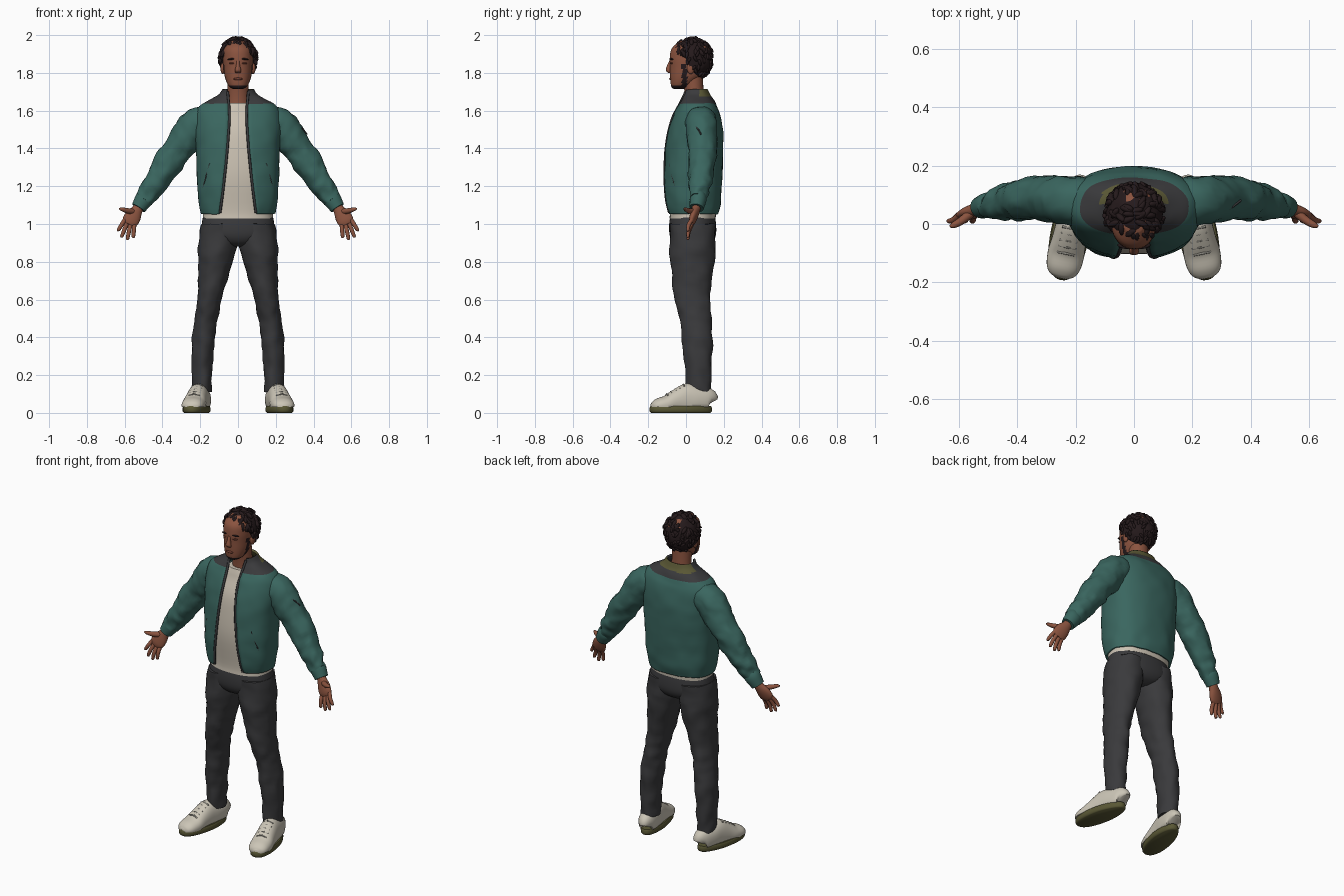
import bpy, bmesh, math, random
from mathutils import Vector, Matrix, Euler, noise

random.seed(4)
if "Cube" in bpy.data.objects:
    bpy.data.objects.remove(bpy.data.objects["Cube"])

X, Y, Z = Vector((1, 0, 0)), Vector((0, 1, 0)), Vector((0, 0, 1))


def material(name, r, g, b):
    m = bpy.data.materials.new(name)
    m.use_nodes = True
    m.diffuse_color = (r, g, b, 1)
    node = m.node_tree.nodes["Principled BSDF"]
    node.inputs["Base Color"].default_value = (r, g, b, 1)
    node.inputs["Roughness"].default_value = 0.8
    return m


TEAL = material("teal cloth", .042, .133, .115)
GREY = material("charcoal cloth", .042, .042, .045)
CREAM = material("cream cloth", .6, .54, .45)
SKIN = material("brown skin", .26, .088, .05)
LIP = material("dark skin", .17, .05, .032)
HAIR = material("dark brown hair", .018, .01, .011)
OLIVE = material("olive rubber", .1, .095, .035)
LACE = material("grey lace", .26, .25, .22)
SHOE = material("off white leather", .6, .56, .47)


def finish(name, bm, mats, pick=None, angle=50):
    bmesh.ops.recalc_face_normals(bm, faces=bm.faces)
    if pick:
        for f in bm.faces:
            f.material_index = pick(f.calc_center_median())
    mesh = bpy.data.meshes.new(name)
    bm.to_mesh(mesh)
    bm.free()
    for m in mats:
        mesh.materials.append(m)
    mesh.shade_smooth()
    mesh.set_sharp_from_angle(angle=math.radians(angle))
    ob = bpy.data.objects.new(name, mesh)
    bpy.context.collection.objects.link(ob)
    return ob


def resample(rows, steps):
    """Catmull-Rom through rows of numbers."""
    out = []
    for i in range(len(rows) - 1):
        a, b, c, d = rows[max(i - 1, 0)], rows[i], rows[i + 1], rows[min(i + 2, len(rows) - 1)]
        for s in range(steps):
            t = s / steps
            out.append([q + .5 * t * (r - p + t * (2 * p - 5 * q + 4 * r - w + t * (3 * (q - r) + w - p)))
                        for p, q, r, w in zip(a, b, c, d)])
    return out + [list(rows[-1])]


def signed_pow(v, e):
    return math.copysign(abs(v) ** e, v)


def tube(name, rows, mats, side=1, up=Y, n=24, power=2, steps=4, level=False,
         gap=None, shape=None, pick=None):
    """Loft rings (x, y, z, width, depth) along a path; gap leaves the front open."""
    rows = resample(rows, steps)
    bm = bmesh.new()
    loops = []
    for i, (x, y, z, a, b) in enumerate(rows):
        lo, hi = rows[max(i - 1, 0)], rows[min(i + 1, len(rows) - 1)]
        t = Z if level else (Vector(hi[:3]) - Vector(lo[:3])).normalized()
        v = (up - t * t.dot(up)).normalized()
        u = v.cross(t)
        start = math.asin((gap(z) / a) ** (power / 2)) if gap else 0
        ring = []
        for k in range(n + 1 if gap else n):
            ang = start + (math.tau - 2 * start) * k / n
            p = (Vector((x, y, z)) + u * a * signed_pow(math.sin(ang), 2 / power)
                 - v * b * signed_pow(math.cos(ang), 2 / power))
            p = shape(p) if shape else p
            ring.append(bm.verts.new((p.x * side, p.y, p.z)))
        loops.append(ring)
    for r, s in zip(loops, loops[1:]):
        for k in range(n):
            j = (k + 1) % len(r)
            bm.faces.new((r[k], r[j], s[j], s[k]))
    if not gap:
        bm.faces.new(loops[0])
        bm.faces.new(loops[-1])
    return finish(name, bm, mats, pick)


def ball(name, loc, rad, mat, rot=(0, 0, 0)):
    bm = bmesh.new()
    m = Matrix.Translation(loc) @ Euler(rot).to_matrix().to_4x4() @ Matrix.Diagonal((*rad, 1))
    bmesh.ops.create_icosphere(bm, subdivisions=3, radius=1, matrix=m)
    return finish(name, bm, [mat])


def folds(amount, scale=14):
    return lambda p: p + noise.noise_vector(p * scale) * amount


def cord(name, points, r, mat, side=1):
    return tube(name, [(*p, r, r) for p in points], [mat], side, up=X, n=8, steps=3)


# Shirt
tube("shirt", [(0, .035, 1.03, .186, .122), (0, .037, 1.08, .186, .124), (0, .036, 1.25, .198, .14),
               (0, .043, 1.4, .2, .138), (0, .05, 1.5, .195, .128), (0, .055, 1.58, .16, .1),
               (0, .048, 1.615, .11, .082), (0, .045, 1.64, .075, .07)],
     [CREAM], level=True, n=40, power=2.3)

# Open jacket with yoke and collar
JACKET = [(0, .035, 1.055, .19, .13), (0, .035, 1.09, .198, .138), (0, .035, 1.14, .205, .145),
          (0, .036, 1.25, .211, .15), (0, .043, 1.4, .217, .149), (0, .05, 1.5, .222, .138),
          (0, .057, 1.58, .22, .118), (0, .059, 1.62, .2, .1), (0, .06, 1.652, .15, .083),
          (0, .055, 1.68, .1, .067), (0, .05, 1.71, .078, .058)]


def opening(z):
    return .045 + (.05 * ((1.6 - z) / .54) ** 1.5 if z < 1.6 else (z - 1.6) * .1)


def jacket_colour(c):
    if c.z > 1.668 and c.y > .07:
        return 2
    return 1 if c.z > 1.634 else 0


def jacket_front(x, z):
    r = min(resample(JACKET, 12), key=lambda q: abs(q[2] - z))
    return r[1] - r[4] * (1 - (abs(x) / r[3]) ** 2.4) ** (1 / 2.4)


jacket = tube("jacket", JACKET, [TEAL, GREY, OLIVE], level=True, n=56, power=2.4, steps=5,
              gap=opening, shape=folds(.005), pick=jacket_colour)
shell = jacket.modifiers.new("cloth thickness", "SOLIDIFY")
shell.thickness, shell.offset = .012, 0

for side, word in ((1, "left"), (-1, "right")):
    # Zip edge and slanted pocket
    heights = [1.06 + .064 * i for i in range(11)]
    cord(word + "_zip", [(opening(z), jacket_front(opening(z), z) - .003, z) for z in heights],
         .007, GREY, side)
    pocket = [(.15 + .035 * t, 1.32 - .13 * t) for t in (0, .25, .5, .75, 1)]
    cord(word + "_pocket_seam", [(x, jacket_front(x, z) - .004, z) for x, z in pocket], .004, GREY, side)

    # Sleeve and cuff
    tube(word + "_sleeve", [(.13, .075, 1.56, .06, .07), (.21, .08, 1.53, .09, .085),
                            (.27, .085, 1.46, .087, .08), (.32, .088, 1.39, .078, .075),
                            (.37, .085, 1.32, .077, .072), (.42, .078, 1.245, .066, .063),
                            (.465, .07, 1.18, .059, .054), (.497, .064, 1.13, .048, .044)],
         [TEAL], side, n=28, steps=5, shape=folds(.011, 22))
    tube(word + "_cuff", [(.485, .066, 1.15, .046, .04), (.5, .064, 1.127, .048, .044),
                          (.527, .056, 1.085, .039, .037)], [TEAL], side)

    # Hand, palm forward
    tube(word + "_palm", [(.505, .06, 1.12, .026, .024), (.53, .053, 1.08, .028, .023),
                          (.553, .042, 1.045, .042, .022), (.57, .032, 1.015, .043, .018),
                          (.578, .028, .998, .03, .012)], [SKIN], side)
    fingers = {"index": (.6, 1.022, .633, .968), "middle": (.588, 1.005, .615, .935),
               "ring": (.57, .995, .585, .922), "little": (.549, .995, .554, .932)}
    for finger, (x, z, tx, tz) in fingers.items():
        tube(f"{word}_{finger}_finger",
             [(x, .03, z, .011, .011), ((x + tx) / 2, .014, (z + tz) / 2, .011, .011),
              (tx, .01, tz, .009, .008), (tx + .001, .01, tz - .006, .003, .003)],
             [SKIN], side, n=12)
    tube(word + "_thumb", [(.55, .045, 1.065, .017, .016), (.585, .015, 1.07, .014, .014),
                           (.615, -.003, 1.078, .011, .01), (.63, -.008, 1.081, .004, .004)],
         [SKIN], side, up=Z, n=12)

    # Trouser leg
    tube(word + "_trouser_leg", [(.1, .035, 1, .095, .12), (.108, .034, .88, .102, .121),
                                 (.126, .034, .75, .084, .11), (.148, .033, .61, .066, .096),
                                 (.168, .05, .5, .061, .083), (.182, .06, .4, .062, .08),
                                 (.189, .065, .25, .056, .07), (.19, .067, .11, .05, .065)],
         [GREY], side, level=True, n=28, steps=6, shape=folds(.008, 18))

    # Shoe, turned outward
    turn = Matrix.Translation((.212, 0, 0)) @ Matrix.Rotation(.2, 4, "Z")

    def sole_shape(p):
        return turn @ Vector((p.x * (1 - 1.3 * max(0, p.y)), p.y, p.z))

    def upper_shape(p):
        return turn @ Vector((p.x, p.y, max(p.z, .03)))

    tube(word + "_sole", [(0, -.028, 0, .058, .158), (0, -.028, .008, .066, .167),
                          (0, -.028, .028, .066, .167), (0, -.028, .036, .062, .163)],
         [OLIVE], side, level=True, n=40, power=2.3, steps=2, shape=sole_shape)
    tube(word + "_shoe_upper", [(0, .134, .055, .025, .035), (0, .122, .065, .045, .065),
                                (0, .06, .07, .054, .075), (0, .005, .07, .055, .085),
                                (0, -.05, .06, .058, .066), (0, -.1, .045, .063, .049),
                                (0, -.15, .037, .058, .04), (0, -.178, .034, .042, .026),
                                (0, -.19, .034, .015, .012)],
         [SHOE], side, up=Z, n=28, power=2.2, shape=upper_shape)
    for i in range(5):
        y, top = -.015 - .022 * i, .15 - .0125 * i
        cord(f"{word}_lace_{i + 1}", [turn @ Vector((x, y, top - abs(x) * .3))
                                      for x in (-.03, -.015, 0, .015, .03)], .0045, LACE, side)

    # Ear, brow and eyelid
    ball(word + "_ear", (side * .081, .025, 1.825), (.012, .02, .032), SKIN)
    ball(word + "_eyebrow", (side * .036, -.076, 1.873), (.022, .008, .005), HAIR, (0, side * .1, side * .25))
    ball(word + "_eyelid", (side * .034, -.077, 1.851), (.015, .006, .005), LIP, (0, 0, side * .25))

# Sleeve pocket on one arm
cord("sleeve_pocket_zip", [(.325, .05, 1.515), (.345, .065, 1.5), (.365, .08, 1.475)], .004, GREY)

# Seat of the trousers
tube("trouser_seat", [(0, .035, 1.06, .18, .115), (0, .035, 1, .192, .124),
                      (0, .036, .94, .19, .122), (0, .036, .9, .12, .1), (0, .036, .88, .05, .06)],
     [GREY], level=True, n=40, power=2.3)

# Neck and head with a jaw-line beard
tube("neck", [(0, .055, 1.6, .066, .058), (0, .045, 1.68, .058, .05), (0, .035, 1.78, .056, .055)],
     [SKIN], level=True)


def face_colour(c):
    strap = c.z < 1.85 and -.022 < c.y < .006 and abs(c.x) > .03
    return 1 if strap or c.z < 1.732 else 0


tube("head", [(0, -.038, 1.714, .022, .025), (0, -.035, 1.722, .04, .04), (0, -.021, 1.742, .056, .06),
              (0, 0, 1.78, .07, .084), (0, .015, 1.83, .077, .1), (0, .02, 1.88, .08, .106),
              (0, .025, 1.93, .075, .1), (0, .03, 1.97, .04, .06)],
     [SKIN, HAIR], level=True, n=48, power=2.2, steps=6, pick=face_colour)
tube("nose", [(0, -.082, 1.865, .008, .006), (0, -.088, 1.84, .01, .012),
              (0, -.093, 1.813, .017, .014), (0, -.086, 1.8, .013, .007)],
     [SKIN], level=True, n=16)
ball("lips", (0, -.081, 1.768), (.024, .008, .007), LIP)


# Wavy hair: a cap pulled in below the hairline, covered in locks
def hairline(y):
    return 1.91 - .15 * min(1, max(0, (y + .045) / .12))


CROWN = Vector((0, .034, 1.872))
bm = bmesh.new()
bmesh.ops.create_icosphere(bm, subdivisions=4, radius=1,
                           matrix=Matrix.Translation(CROWN) @ Matrix.Diagonal((.098, .108, .112, 1)))
for v in bm.verts:
    v.co += (v.co - CROWN) * .06 * noise.noise(v.co * 40)
    if v.co.z < hairline(v.co.y):
        v.co = CROWN + (v.co - CROWN) * .6
count = 0
while count < 110:
    d = Vector([random.gauss(0, 1) for _ in range(3)]).normalized()
    p = CROWN + Vector((d.x * .097, d.y * .104, d.z * .11))
    if p.z < hairline(p.y) + .012:
        continue
    count += 1
    size = (.011, .026, .013) if p.z > 1.9 else (.008, .02, .01)
    tilt = d.to_track_quat("Z", "Y").to_matrix().to_4x4()
    spin = Euler((random.uniform(-.4, .4), 0, random.uniform(-.9, .9))).to_matrix().to_4x4()
    bmesh.ops.create_icosphere(bm, subdivisions=2, radius=1,
                               matrix=Matrix.Translation(p) @ tilt @ spin @ Matrix.Diagonal((*size, 1)))
for v in bm.verts:
    v.co.z = min(v.co.z, 2)
finish("hair", bm, [HAIR])
